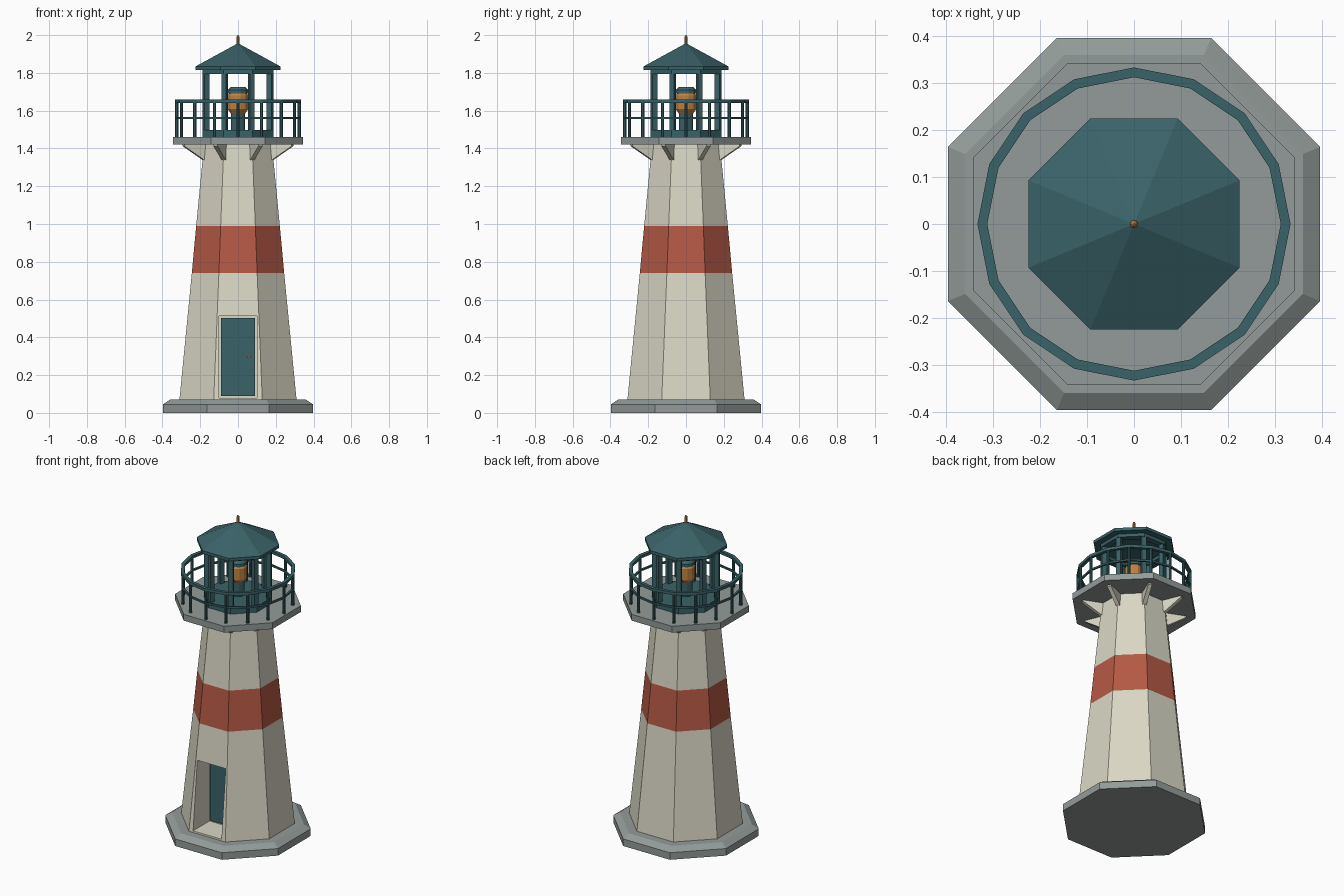
import bpy, bmesh
from math import pi, cos, sin
from mathutils import Matrix

if "Cube" in bpy.data.objects:
    bpy.data.objects.remove(bpy.data.objects["Cube"])


def mat(name, r, g, b):
    m = bpy.data.materials.new(name)
    m.diffuse_color = (r, g, b, 1)
    m.use_nodes = True
    m.node_tree.nodes["Principled BSDF"].inputs["Base Color"].default_value = m.diffuse_color
    return m


WALL = mat("cream_wall", .70, .68, .56)
RED = mat("red_band", .46, .10, .06)
STONE = mat("grey_stone", .29, .33, .32)
TEAL = mat("teal_paint", .042, .124, .14)
BRASS = mat("brass", .52, .23, .06)


def finish(name, bm, *mats):
    bmesh.ops.recalc_face_normals(bm, faces=bm.faces)
    me = bpy.data.meshes.new(name)
    bm.to_mesh(me)
    bm.free()
    for m in mats:
        me.materials.append(m)
    ob = bpy.data.objects.new(name, me)
    bpy.context.collection.objects.link(ob)
    return ob


def lathe(name, profile, mats, n=8, flats=True, ring=False, bands=None):
    """Spin (radius, z) points; flats: radius is measured to the flat sides."""
    bm = bmesh.new()
    k = 1 / cos(pi / n) if flats else 1
    off = pi / n if flats else 0
    rows = [[bm.verts.new((r * k * cos(off + 2 * pi * i / n),
                           r * k * sin(off + 2 * pi * i / n), z))
             for i in range(n)] for r, z in profile]
    pairs = list(zip(rows, rows[1:])) + ([(rows[-1], rows[0])] if ring else [])
    for j, (a, b) in enumerate(pairs):
        for i in range(n):
            f = bm.faces.new((a[i], a[(i + 1) % n], b[(i + 1) % n], b[i]))
            if bands:
                f.material_index = bands[j]
    if not ring:
        bm.faces.new(rows[0][::-1])
        bm.faces.new(rows[-1])
    bmesh.ops.remove_doubles(bm, verts=bm.verts, dist=1e-5)
    return finish(name, bm, *mats)


def add_box(bm, lo, hi, M=Matrix()):
    size = [h - l for l, h in zip(lo, hi)]
    mid = [(h + l) / 2 for l, h in zip(lo, hi)]
    bmesh.ops.create_cube(bm, size=1, matrix=M @ Matrix.Translation(mid) @ Matrix.Diagonal((*size, 1)))


def box(name, lo, hi, m):
    bm = bmesh.new()
    add_box(bm, lo, hi)
    return finish(name, bm, m)


def spin(i, n, off=0.0):
    return Matrix.Rotation(off + 2 * pi * i / n, 4, 'Z')


# stone base and tapered tower with a red band
lathe("base", [(.397, 0), (.397, .045), (.36, .07)], [STONE])
tower = lathe("tower", [(.31, .07), (.2445, .74), (.2215, .99), (.18, 1.42)],
              [WALL, RED], bands=[0, 1, 0])

# deep doorway cut into the front
cutter = box("doorway_cutter", (-.1, -.5, .08), (.1, -.145, .513), WALL)
cutter.hide_render = True
cutter.hide_viewport = True
cut = tower.modifiers.new("doorway", 'BOOLEAN')
cut.operation = 'DIFFERENCE'
cut.solver = 'EXACT'
cut.object = cutter
box("door", (-.09, -.155, .09), (.09, -.14, .503), TEAL)
box("door_handle", (.047, -.17, .29), (.07, -.15, .3), BRASS)

# gallery deck
lathe("gallery_deck", [(.343, 1.42), (.343, 1.46)], [STONE])

# triangular brackets under the deck at each tower corner
bm = bmesh.new()
for i in range(8):
    M = spin(i, 8, pi / 8)
    sides = [[bm.verts.new(M @ Matrix.Translation((r, y, z)).translation)
              for r, z in ((.185, 1.34), (.2, 1.34), (.312, 1.412), (.312, 1.422), (.185, 1.422))]
             for y in (-.012, .012)]
    bm.faces.new(sides[0])
    bm.faces.new(sides[1])
    for j in range(5):
        k = (j + 1) % 5
        bm.faces.new((sides[0][j], sides[0][k], sides[1][k], sides[1][j]))
finish("deck_brackets", bm, WALL)

# sixteen-sided railing
for name, r0, r1, z0, z1 in (("top_rail", .313, .334, 1.641, 1.659),
                             ("middle_rail", .318, .329, 1.555, 1.566)):
    lathe(name, [(r0, z0), (r1, z0), (r1, z1), (r0, z1)], [TEAL], n=16, flats=False, ring=True)
bm = bmesh.new()
for i in range(16):
    bmesh.ops.create_cone(bm, cap_ends=True, segments=8, radius1=.009, radius2=.009, depth=.19,
                          matrix=spin(i, 16) @ Matrix.Translation((.3235, 0, 1.552)))
finish("railing_posts", bm, TEAL)

# lantern room: plinth, corner posts, top ring
lathe("lantern_plinth", [(.187, 1.455), (.187, 1.497)], [TEAL])
bm = bmesh.new()
for i in range(8):
    add_box(bm, (.169, -.014, 1.49), (.197, .014, 1.80), spin(i, 8, pi / 8))
finish("lantern_posts", bm, TEAL)
lathe("lantern_top_ring", [(.15, 1.795), (.187, 1.795), (.187, 1.82), (.15, 1.82)], [TEAL], ring=True)

# roof and finial
lathe("roof", [(.225, 1.815), (.225, 1.834), (.004, 1.955)], [TEAL])
lathe("finial", [(.009, 1.94), (.009, 1.985), (.006, 1.996), (.002, 2.0)], [BRASS], flats=False)

# lamp on its pedestal
lathe("lamp_pedestal", [(.038, 1.49), (.038, 1.59)], [TEAL], n=12)
lathe("lamp", [(.038, 1.585), (.054, 1.608), (.054, 1.68), (.046, 1.695)], [BRASS], n=12)
lathe("lamp_cap", [(.054, 1.692), (.054, 1.71), (.04, 1.725)], [TEAL], n=12)
